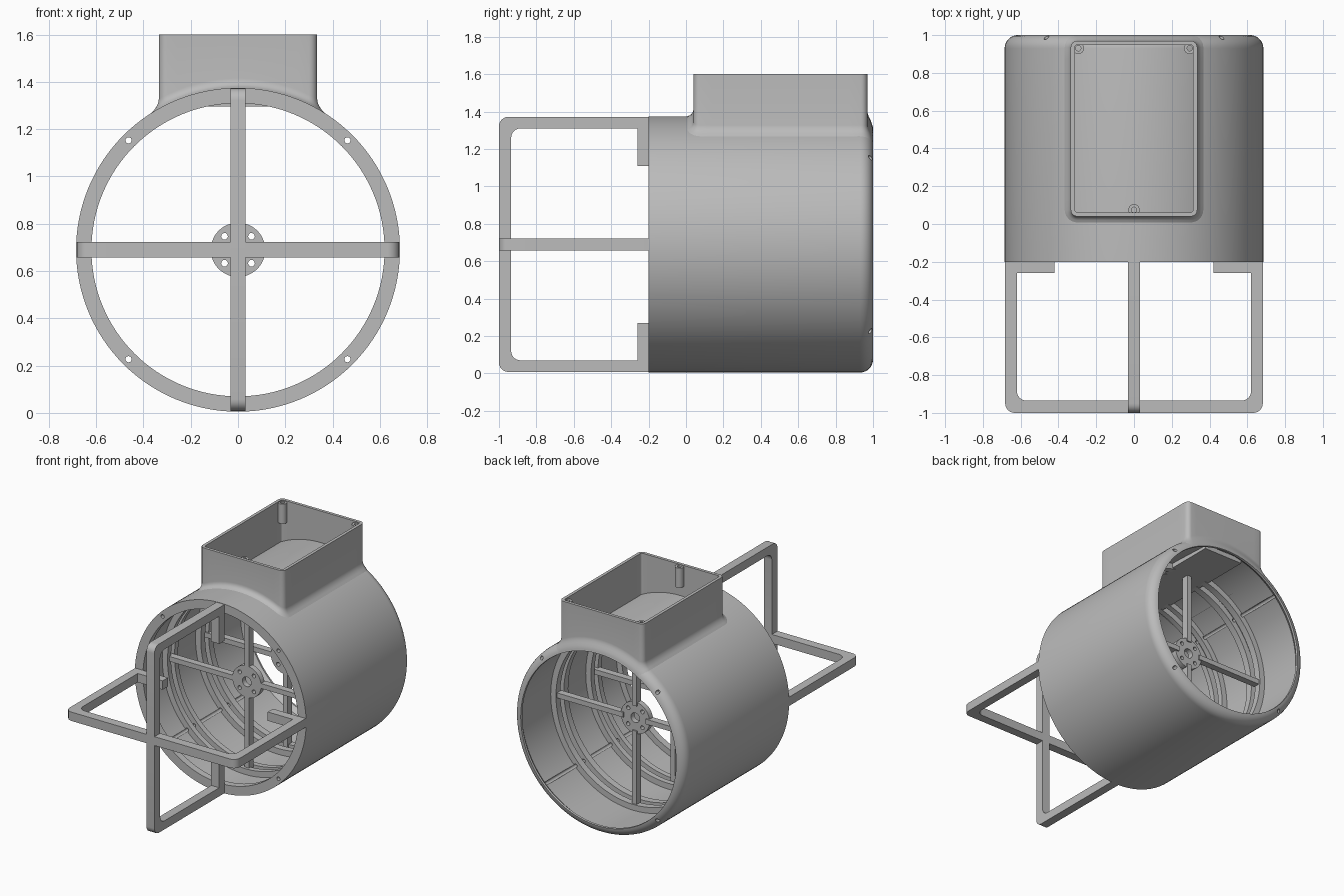
import bpy, bmesh, math
from mathutils import Matrix

cube = bpy.data.objects.get("Cube")
if cube:
    bpy.data.objects.remove(cube, do_unlink=True)

grey = bpy.data.materials.new("light_grey_plastic")
grey.use_nodes = True
grey.diffuse_color = (0.5, 0.5, 0.5, 1)
grey.node_tree.nodes["Principled BSDF"].inputs["Base Color"].default_value = (0.5, 0.5, 0.5, 1)

AXIS_Z = 0.69      # height of the duct centre line
RADIUS = 0.685     # duct outer radius
FILLET = 0.07      # rounding of the rear edge


def finish(name, bm, smooth=True):
    bmesh.ops.remove_doubles(bm, verts=bm.verts, dist=1e-5)
    bmesh.ops.recalc_face_normals(bm, faces=bm.faces)
    mesh = bpy.data.meshes.new(name)
    bm.to_mesh(mesh)
    bm.free()
    obj = bpy.data.objects.new(name, mesh)
    bpy.context.collection.objects.link(obj)
    mesh.materials.append(grey)
    if smooth:
        bpy.ops.object.select_all(action='DESELECT')
        obj.select_set(True)
        bpy.context.view_layer.objects.active = obj
        bpy.ops.object.shade_smooth_by_angle(angle=math.radians(35))
    return obj


def skin(bm, loops, wrap):
    """Bridge a list of closed vertex loops with quads."""
    rings = [[bm.verts.new(p) for p in loop] for loop in loops]
    pairs = list(zip(rings, rings[1:])) + ([(rings[-1], rings[0])] if wrap else [])
    for a, b in pairs:
        n = len(a)
        for i in range(n):
            j = (i + 1) % n
            bm.faces.new((a[i], a[j], b[j], b[i]))


def lathe(name, profile, centre, axis='Y', steps=128):
    """Revolve a closed (radius, height) profile around an axis."""
    loops = []
    for r, h in profile:
        loop = []
        for i in range(steps):
            a = 2 * math.pi * i / steps
            u, v = r * math.cos(a), r * math.sin(a)
            p = (u, h, v) if axis == 'Y' else (u, v, h)
            loop.append([c + q for c, q in zip(centre, p)])
        loops.append(loop)
    bm = bmesh.new()
    skin(bm, loops, True)
    return finish(name, bm)


def add_box(bm, lo, hi):
    size = [b - a for a, b in zip(lo, hi)]
    mid = [(a + b) / 2 for a, b in zip(lo, hi)]
    bmesh.ops.create_cube(bm, size=1, matrix=Matrix.Translation(mid) @ Matrix.Diagonal((*size, 1)))


def drill(obj, radius, points, y0, y1):
    """Cut holes along y at the given (x, z) points."""
    bm = bmesh.new()
    for x, z in points:
        m = Matrix.Translation((x, (y0 + y1) / 2, z)) @ Matrix.Rotation(math.pi / 2, 4, 'X')
        bmesh.ops.create_cone(bm, cap_ends=True, segments=20, radius1=radius,
                              radius2=radius, depth=y1 - y0, matrix=m)
    cutter = finish(obj.name + "_cutter", bm, False)
    mod = obj.modifiers.new("holes", 'BOOLEAN')
    mod.operation, mod.solver, mod.object = 'DIFFERENCE', 'EXACT', cutter
    bpy.context.view_layer.objects.active = obj
    bpy.ops.object.modifier_apply(modifier=mod.name)
    bpy.data.objects.remove(cutter, do_unlink=True)


def diagonals(offset):
    return [(sx * offset, AXIS_Z + sz * offset) for sx in (-1, 1) for sz in (-1, 1)]


# Duct shell: rounded rear edge, inner flanges separated by grooves
profile = [(RADIUS, -0.2)]
for i in range(9):
    a = math.pi / 2 * i / 8
    profile.append((RADIUS - FILLET * (1 - math.cos(a)), 1 - FILLET + FILLET * math.sin(a)))
BORE, GROOVE = 0.62, 0.662
profile[-1] = (BORE + 0.002, 1)
profile += [(BORE, 0.985), (GROOVE - 0.015, 0.95)]
for back, front in ((0.6, 0.55), (0.51, 0.46), (0.2, 0.16), (0.12, 0.08), (-0.15, -0.2)):
    profile += [(GROOVE, back), (BORE, back), (BORE, front), (GROOVE, front)]
profile.pop()
shell = lathe("duct_shell", profile, (0, 0, AXIS_Z))
drill(shell, 0.013, diagonals(0.463), -0.4, 1.2)

# Two motor mounts: drilled hub with four arms
for label, y in (("front", 0.1), ("rear", 0.54)):
    hub = lathe(label + "_motor_hub", [(0.035, y), (0.115, y), (0.115, y + 0.04), (0.035, y + 0.04)],
                (0, 0, AXIS_Z), steps=48)
    drill(hub, 0.014, diagonals(0.057), y - 0.1, y + 0.1)
    bm = bmesh.new()
    for s in (-1, 1):
        near, far = sorted((s * 0.09, s * 0.65))
        add_box(bm, (near, y, AXIS_Z - 0.018), (far, y + 0.05, AXIS_Z + 0.018))
        add_box(bm, (-0.018, y, AXIS_Z + near), (0.018, y + 0.05, AXIS_Z + far))
    finish(label + "_motor_arms", bm, False)


# Guard frame: two crossed U-shaped loops with inward tabs
def corner(cx, cy, r):
    return [(cx + r * math.cos(a), cy - r * math.sin(a))
            for a in (math.pi / 2 * i / 6 for i in range(7))]


def guard(name, vertical):
    half = [(0.42, -0.2), (0.42, -0.26), (0.62, -0.26)]
    inner = half + corner(0.57, -0.885, 0.05)
    outer = [(0.682, -0.2)] + corner(0.632, -0.95, 0.05)
    mirror = lambda pts: [(-u, v) for u, v in reversed(pts)]
    outline = inner + mirror(inner) + list(reversed(mirror(outer))) + list(reversed(outer))
    bm = bmesh.new()
    place = (lambda u, v, w: (w, v, AXIS_Z + u)) if vertical else (lambda u, v, w: (u, v, AXIS_Z + w))
    face = bm.faces.new([bm.verts.new(place(u, v, -0.032)) for u, v in outline])
    made = bmesh.ops.extrude_face_region(bm, geom=[face])
    shift = (0.064, 0, 0) if vertical else (0, 0, 0.064)
    bmesh.ops.translate(bm, vec=shift, verts=[g for g in made['geom'] if isinstance(g, bmesh.types.BMVert)])
    finish(name, bm)


guard("guard_loop_vertical", True)
guard("guard_loop_horizontal", False)


# Electronics box on top, with a filleted foot following the duct
def surface(x, y):
    t = max(0, y - (1 - FILLET))
    r = RADIUS - FILLET + math.sqrt(max(0, FILLET ** 2 - t ** 2))
    return AXIS_Z + math.sqrt(r * r - x * x)


def rounded_outline(offset):
    hx, hy, r = 0.335 + offset, 0.465 + offset, max(0.008, 0.035 + offset)
    pts = []
    for k, (sx, sy) in enumerate(((1, 1), (-1, 1), (-1, -1), (1, -1))):
        for i in range(7):
            a = math.pi / 2 * (k + i / 6)
            pts.append((sx * (hx - r) + r * math.cos(a), 0.505 + sy * (hy - r) + r * math.sin(a)))
    full = []
    for i, p in enumerate(pts):
        q = pts[(i + 1) % len(pts)]
        n = 14 if i % 7 == 6 else 1
        full += [(p[0] + (q[0] - p[0]) * k / n, min(0.998, p[1] + (q[1] - p[1]) * k / n)) for k in range(n)]
    return full


def level(offset, lift=None, z=None):
    return [(x, y, z if z else surface(x, y) + lift) for x, y in rounded_outline(offset)]


levels = [level(0, -0.03)] + [level(0.04, -0.005)]
for i in range(1, 7):
    a = math.pi / 2 * i / 6
    levels.append(level(0.04 * (1 - math.sin(a)), 0.04 * (1 - math.cos(a))))
levels += [level(0, z=1.6), level(-0.022, z=1.6), level(-0.022, -0.02)]
bm = bmesh.new()
skin(bm, levels, False)
finish("electronics_box", bm)

# Flat underside of the box showing inside the duct
bm = bmesh.new()
add_box(bm, (-0.16, 0.04, 1.296), (0.16, 0.95, 1.33))
finish("box_underside", bm, False)

# Screw posts in the box
for label, x, y in (("right", -0.295, 0.93), ("left", 0.295, 0.93), ("front", 0, 0.075)):
    lathe(label + "_screw_post", [(0.014, 1.45), (0.03, 1.45), (0.03, 1.592), (0.014, 1.592)],
          (x, y, 0), axis='Z', steps=24)
